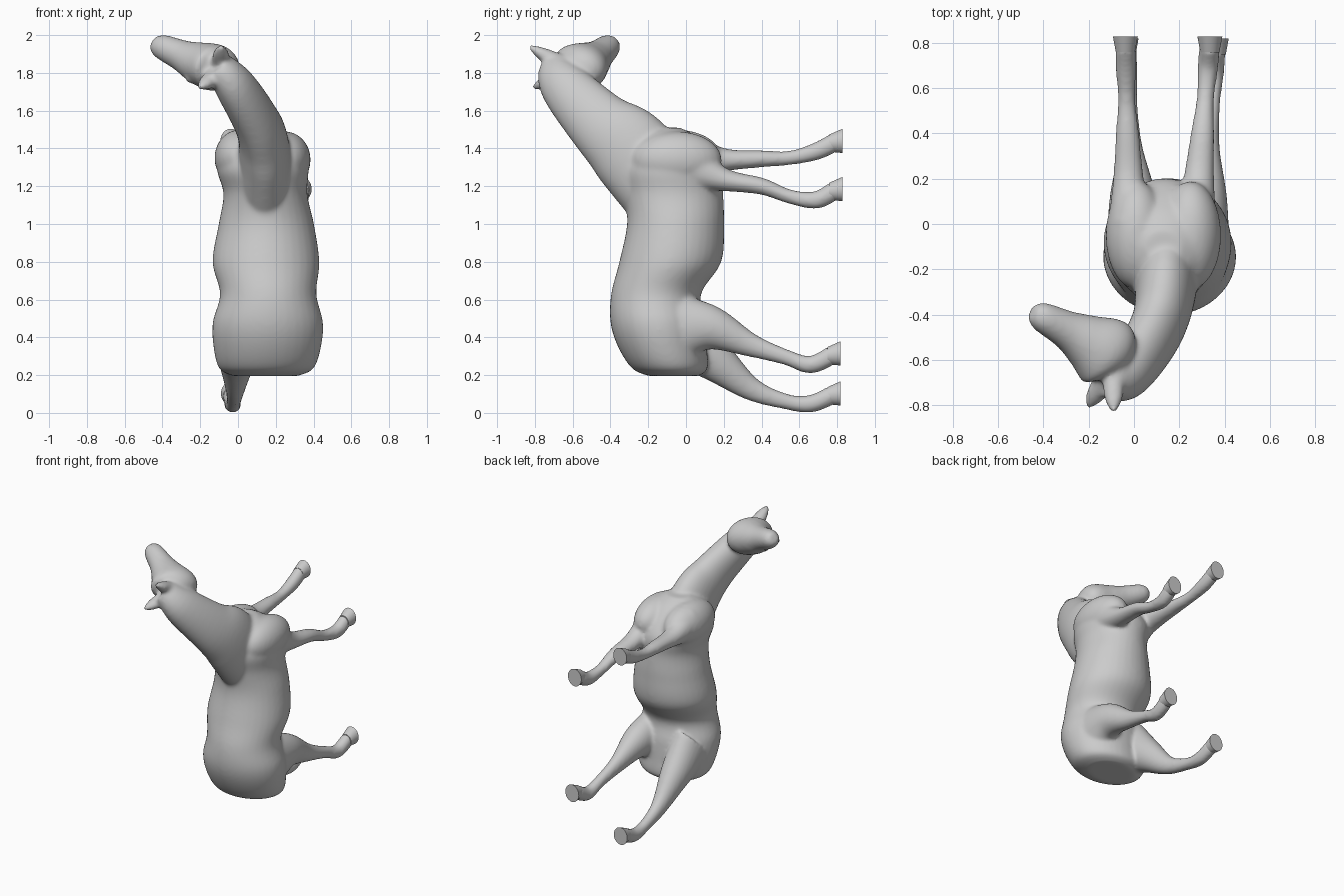
import bpy, bmesh
from math import cos, sin, pi
from mathutils import Vector

if "Cube" in bpy.data.objects:
    bpy.data.objects.remove(bpy.data.objects["Cube"])


def spline(rows, steps):
    """Catmull-Rom through rows of numbers."""
    out, n = [], len(rows)
    for i in range(n - 1):
        quad = [rows[max(0, min(n - 1, i + k))] for k in (-1, 0, 1, 2)]
        for s in range(steps):
            t = s / steps
            out.append([b + ((c - a) * t + (2 * a - 5 * b + 4 * c - d) * t * t
                             + (3 * b - a - 3 * c + d) * t ** 3) / 2 for a, b, c, d in zip(*quad)])
    return out + [list(rows[-1])]


def tube(name, rows, ref=(1, 0, 0), axis=None, steps=6, sides=36):
    """Loft ellipses (x, y, z, radius along ref, other radius) along a path."""
    rings = spline(rows, steps)
    bm = bmesh.new()
    loops = []
    for i, r in enumerate(rings):
        a, b = rings[max(0, i - 1)], rings[min(len(rings) - 1, i + 1)]
        t = Vector(axis) if axis else (Vector(b[:3]) - Vector(a[:3])).normalized()
        u = Vector(ref)
        u = (u - t * u.dot(t)).normalized()
        v = t.cross(u)
        angles = [2 * pi * k / sides for k in range(sides)]
        loops.append([bm.verts.new(Vector(r[:3]) + u * r[3] * cos(g) + v * r[4] * sin(g)) for g in angles])
    for p, q in zip(loops, loops[1:]):
        for k in range(sides):
            bm.faces.new((p[k - 1], p[k], q[k], q[k - 1]))
    bm.faces.new(loops[0])
    bm.faces.new(loops[-1])
    bmesh.ops.recalc_face_normals(bm, faces=bm.faces)
    me = bpy.data.meshes.new(name)
    bm.to_mesh(me)
    bm.free()
    ob = bpy.data.objects.new(name, me)
    bpy.context.collection.objects.link(ob)
    return ob


def ball(name, centre, radii):
    bpy.ops.mesh.primitive_uv_sphere_add(segments=28, ring_count=16, radius=1, location=centre)
    ob = bpy.context.object
    ob.name = name
    ob.scale = radii
    return ob


# Torso from rump to chest
torso = tube("torso", [
    (.145, -.065, .195, .17, .13), (.15, -.085, .235, .25, .2), (.155, -.125, .35, .285, .235),
    (.158, -.15, .48, .292, .25), (.16, -.158, .63, .255, .238), (.148, -.083, .8, .283, .27),
    (.15, -.055, 1.0, .252, .257), (.145, -.065, 1.16, .222, .262), (.13, -.08, 1.3, .24, .272),
    (.13, -.1, 1.45, .18, .17), (.13, -.1, 1.51, .08, .07)], axis=(0, 0, 1))
# Neck, turning toward -x at the top
neck = tube("neck", [
    (.145, -.06, 1.08, .15, .21), (.14, -.285, 1.38, .135, .225), (.10, -.46, 1.535, .118, .175),
    (-.02, -.645, 1.735, .105, .132), (-.11, -.69, 1.84, .08, .09)])
# Head from poll to muzzle
head = tube("head", [
    (-.07, -.63, 1.80, .08, .08), (-.12, -.575, 1.825, .163, .125), (-.22, -.51, 1.858, .118, .108),
    (-.30, -.465, 1.893, .085, .083), (-.41, -.408, 1.942, .064, .064),
    (-.448, -.39, 1.963, .035, .035)], (.6, .75, -.1))
parts = [torso, neck, head]

# Shoulders and brows
for x, z in ((.01, 1.35), (.25, 1.34)):
    parts.append(ball("shoulder", (x, -.05, z), (.135, .24, .15)))
for x, z in ((-.19, 1.92), (-.235, 1.77)):
    parts.append(ball("brow", (x, -.57, z), (.045, .03, .028)))
# Ears
for base, tip in (((-.09, -.69, 1.86), (-.09, -.83, 1.94)), ((-.13, -.69, 1.775), (-.205, -.81, 1.72))):
    a, b = Vector(base), Vector(tip)
    parts.append(tube("ear", [(*a, .05, .05), (*a.lerp(b, .6), .04, .032), (*b, .012, .012)]))

# Legs share one profile per pair: distance along y and the two radii
FRONT = [(0, .095, .13), (.2, .068, .062), (.4, .052, .045), (.55, .039, .038), (.69, .046, .047), (.79, .045, .05)]
HIND = [(-.05, .12, .19), (.13, .10, .12), (.34, .052, .064), (.53, .039, .042), (.66, .045, .047), (.78, .045, .05)]
# name, profile, x at body, x at hoof, height of each joint
LEGS = (("front_left", FRONT, -.02, -.038, (1.36, 1.34, 1.345, 1.35, 1.385, 1.435)),
        ("front_right", FRONT, .27, .335, (1.31, 1.235, 1.2, 1.145, 1.127, 1.18)),
        ("hind_right", HIND, .30, .363, (.45, .45, .36, .295, .255, .31)),
        ("hind_left", HIND, .0, -.035, (.42, .295, .13, .06, .048, .098)))
hooves = []
for name, profile, x0, x1, heights in LEGS:
    parts.append(tube(name + "_leg", [
        (x0 + (x1 - x0) * max(y, 0) / .8, y, z, a, b) for (y, a, b), z in zip(profile, heights)]))
    # Hoof with a flat sole
    y, z = profile[-1][0] + .038, heights[-1] + .005
    hooves.append(tube(name + "_hoof", [(x1, y - .07, z - .012, .042, .045), (x1, y, z, .055, .064)],
                       axis=(0, 1, 0)))

# Fuse everything except the hooves into one smooth skin
bpy.ops.object.select_all(action='DESELECT')
for ob in parts:
    ob.select_set(True)
bpy.context.view_layer.objects.active = torso
bpy.ops.object.join()
torso.name = "horse_body"
fuse = torso.modifiers.new("fuse", 'REMESH')
fuse.mode = 'VOXEL'
fuse.voxel_size = .011
fuse.use_smooth_shade = True
soften = torso.modifiers.new("soften", 'SMOOTH')
soften.factor = .5
soften.iterations = 14

for ob in hooves:
    bpy.ops.object.select_all(action='DESELECT')
    ob.select_set(True)
    bpy.context.view_layer.objects.active = ob
    bpy.ops.object.shade_smooth_by_angle(angle=.7)
